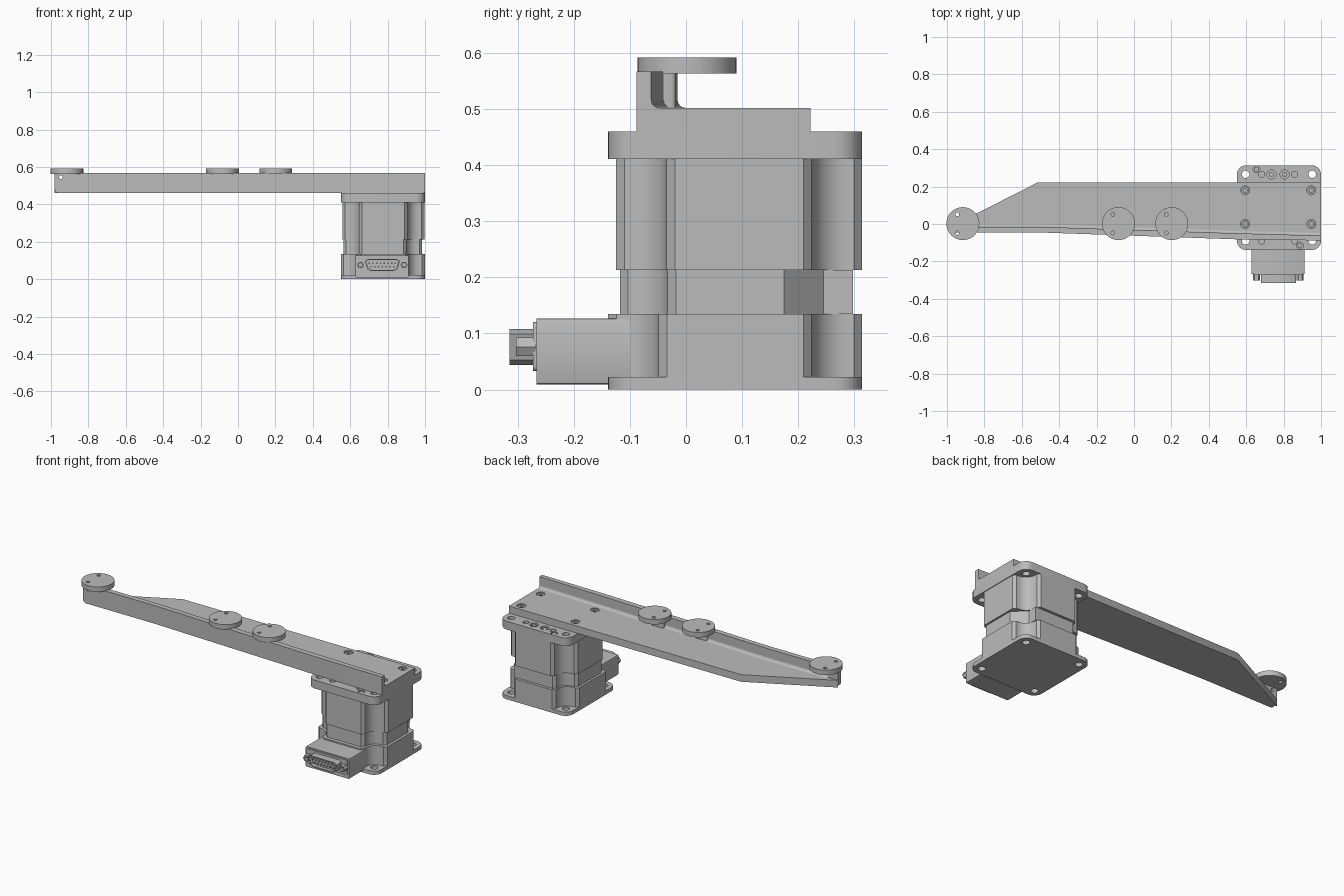
import bpy, bmesh, math
from mathutils import Matrix, Vector

if "Cube" in bpy.data.objects:
    bpy.data.objects.remove(bpy.data.objects["Cube"])

grey = bpy.data.materials.new("machined grey")
grey.use_nodes = True
grey.diffuse_color = (0.5, 0.5, 0.5, 1)
grey.node_tree.nodes["Principled BSDF"].inputs["Base Color"].default_value = (0.5, 0.5, 0.5, 1)

CX, CY = 0.775, 0.0875          # motor axis
ALONG_Y = Matrix(((1, 0, 0), (0, 0, 1), (0, 1, 0))).to_4x4()   # local z -> world y


def finish(name, bm):
    bmesh.ops.recalc_face_normals(bm, faces=bm.faces)
    mesh = bpy.data.meshes.new(name)
    bm.to_mesh(mesh)
    bm.free()
    mesh.materials.append(grey)
    ob = bpy.data.objects.new(name, mesh)
    bpy.context.collection.objects.link(ob)
    return ob


def add_prism(bm, pts, z0, z1, along_y=False):
    low = [bm.verts.new((x, y, z0)) for x, y in pts]
    high = [bm.verts.new((x, y, z1)) for x, y in pts]
    bm.faces.new(low)
    bm.faces.new(high)
    n = len(pts)
    for i in range(n):
        j = (i + 1) % n
        bm.faces.new((low[i], low[j], high[j], high[i]))
    if along_y:
        bmesh.ops.transform(bm, matrix=ALONG_Y, verts=low + high)


def prism(name, pts, z0, z1, along_y=False):
    bm = bmesh.new()
    add_prism(bm, pts, z0, z1, along_y)
    return finish(name, bm)


def circle(x, y, r, n=24):
    return [(x + r * math.cos(2 * math.pi * i / n), y + r * math.sin(2 * math.pi * i / n)) for i in range(n)]


def rounded(x0, x1, y0, y1, r, steps=8):
    pts = []
    corners = ((x1 - r, y1 - r), (x0 + r, y1 - r), (x0 + r, y0 + r), (x1 - r, y0 + r))
    for k, (cx, cy) in enumerate(corners):
        for i in range(steps + 1):
            a = math.pi / 2 * (k + i / steps)
            pts.append((cx + r * math.cos(a), cy + r * math.sin(a)))
    return pts


def notched(x0, x1, y0, y1, notch=0.105, lip=0.015, steps=8):
    """Rectangle whose corners are scooped out around the bolts."""
    quarter = [(0, notch), (lip, notch - lip)]
    r = notch * 0.62
    c = notch - lip - r
    quarter += [(c + r * math.sin(t), c + r * math.cos(t))
                for t in (math.pi / 2 * i / steps for i in range(steps + 1))]
    quarter += [(notch - lip, lip), (notch, 0)]
    pts = []
    for sx, sy in ((1, 1), (-1, 1), (-1, -1), (1, -1)):
        seq = quarter if sx * sy > 0 else quarter[::-1]
        pts += [((x1 - u) if sx > 0 else (x0 + u), (y1 - v) if sy > 0 else (y0 + v)) for u, v in seq]
    return pts


def drill(ob, holes, z0, z1, along_y=False):
    bm = bmesh.new()
    for x, y, r in holes:
        add_prism(bm, circle(x, y, r), z0, z1, along_y)
    cutter = finish("hole_cutter", bm)
    cutter.hide_render = True
    mod = ob.modifiers.new("holes", 'BOOLEAN')
    mod.operation = 'DIFFERENCE'
    mod.solver = 'EXACT'
    mod.object = cutter
    bpy.context.view_layer.objects.active = ob
    bpy.ops.object.modifier_apply(modifier=mod.name)
    bpy.data.objects.remove(cutter)


# Motor: flanges and scooped housings
X0, X1, Y0, Y1 = 0.55, 1.0, -0.139, 0.314
bolts = [(CX + sx * 0.178, CY + sy * 0.178, 0.02) for sx in (-1, 1) for sy in (-1, 1)]
base = prism("base_flange", rounded(X0, X1, Y0, Y1, 0.05), 0, 0.022)
drill(base, bolts, -0.1, 0.1)
prism("lower_housing", notched(X0, X1, Y0, Y1), 0.022, 0.135)
waist = notched(0.563, 0.985, -0.118, 0.298, 0.1)
corner = [(0.985, 0.175), (0.915, 0.245), (0.915, 0.298)]
prism("motor_waist", corner + waist[13:], 0.135, 0.213)
prism("upper_housing", notched(X0 + 0.008, X1 - 0.004, -0.125, Y1), 0.213, 0.411)
top = prism("top_flange", rounded(X0, X1, Y0, Y1, 0.05), 0.411, 0.46)
drill(top, bolts, 0.3, 0.6)
studs = [(0.735, 0.265), (0.805, 0.265), (0.655, 0.292), (0.887, -0.115)]
drill(top, [(x, y, 0.024) for x, y in studs[:2]] + [(x, y, 0.018) for x, y in studs[2:]]
      + [(x, y, 0.017) for x in (0.682, 0.858) for y in (0.265, -0.09)], 0.445, 0.5)
for x, y in studs:
    prism("flange_screw", circle(x, y, 0.013), 0.44, 0.457)

# Connector box with a D-shaped socket
prism("connector_box", rounded(0.628, 0.912, 0.009, 0.127, 0.005, 2), -0.266, -0.03, True)
prism("connector_plate", rounded(0.638, 0.902, 0.033, 0.12, 0.008, 3), -0.273, -0.26, True)


def d_shape(inset):
    w, s, h = 0.094 - inset, 0.08 - inset, 0.032 - inset
    c = 0.015
    z = 0.076
    right = [(s - c, -h), (s, -h + c * 0.6), (w, h - c * 0.6), (w - c, h)]
    return [(CX - 0.003 + x, z + y) for x, y in right + [(-x, y) for x, y in right[::-1]]]


bm = bmesh.new()
rings = [[bm.verts.new((x, y, z)) for x, z in d_shape(i)]
         for i, y in ((0, -0.27), (0, -0.315), (0.006, -0.315), (0.006, -0.295))]
for a, b in zip(rings, rings[1:]):
    for i in range(len(a)):
        j = (i + 1) % len(a)
        bm.faces.new((a[i], a[j], b[j], b[i]))
bm.faces.new(rings[-1])
bm.faces.new(rings[0])
finish("connector_shell", bm)
bm = bmesh.new()
for row, count in ((0.085, 8), (0.066, 7)):
    for i in range(count):
        add_prism(bm, circle(CX - 0.003 + (i - (count - 1) / 2) * 0.02, row, 0.004, 8), -0.308, -0.29, True)
finish("connector_pins", bm)
for x in (0.655, 0.888):
    post = prism("connector_standoff", circle(x, 0.076, 0.019, 6), -0.303, -0.268, True)
    drill(post, [(x, 0.076, 0.01)], -0.4, -0.285, True)

# Arm: flat plate with an upright wall along its front edge
outer = [(-0.98, -0.045), (-0.51, -0.045), (0.55, -0.082), (1.0, -0.088)]
inner = [(-0.98, -0.015), (-0.51, -0.015), (0.55, -0.05), (1.0, -0.062)]
plate = prism("arm_plate", inner + [(1.0, 0.222), (-0.515, 0.222), (-0.975, -0.012)], 0.46, 0.502)
screws = [(x, y) for x in (0.595, 0.948) for y in (0.0, 0.18)]
drill(plate, [(x, y, 0.024) for x, y in screws], 0.48, 0.6)
for x, y in screws:
    head = prism("arm_screw", circle(x, y, 0.02), 0.475, 0.498)
    drill(head, [(x, y, 0.01)], 0.488, 0.6)

wall = prism("arm_wall", outer + inner[::-1], 0.46, 0.567)
bm = bmesh.new()
bm.from_mesh(wall.data)
tip = [e for e in bm.edges if all(v.co.x < -0.97 and v.co.z < 0.47 for v in e.verts)]
bmesh.ops.bevel(bm, geom=tip, offset=0.02, segments=5, affect='EDGES', profile=0.5)
bm.to_mesh(wall.data)
bm.free()
drill(wall, [(-0.947, 0.545, 0.01)], -0.2, 0.2, True)

# Fillet where the wall meets the plate
bm = bmesh.new()
r = 0.014
loops = []
for x, y in [(-0.92, -0.015)] + inner[1:]:
    arc = [(y + r - r * math.sin(t), 0.502 + r - r * math.cos(t)) for t in (math.pi / 8 * i for i in range(5))]
    loops.append([bm.verts.new((x, *p)) for p in arc + [(y - 0.002, 0.5)]])
for a, b in zip(loops, loops[1:]):
    for i in range(len(a)):
        j = (i + 1) % len(a)
        bm.faces.new((a[i], a[j], b[j], b[i]))
bm.faces.new(loops[0])
bm.faces.new(loops[-1])
finish("arm_fillet", bm)

# Round pads standing on short posts against the wall
for x in (-0.915, -0.083, 0.202):
    pad = prism("round_pad", circle(x, 0.002, 0.088, 48), 0.563, 0.592)
    drill(pad, [(x - 0.03, 0.002 + s * 0.05, 0.01) for s in (-1, 1)], 0.5, 0.7)
    if x > -0.5:
        prism("pad_post", rounded(x - 0.04, x + 0.04, -0.055, -0.018, 0.008, 3), 0.5, 0.565)

for ob in bpy.context.scene.objects:
    if ob.type == 'MESH':
        bpy.ops.object.select_all(action='DESELECT')
        ob.select_set(True)
        bpy.context.view_layer.objects.active = ob
        bpy.ops.object.shade_smooth_by_angle(angle=math.radians(32))
